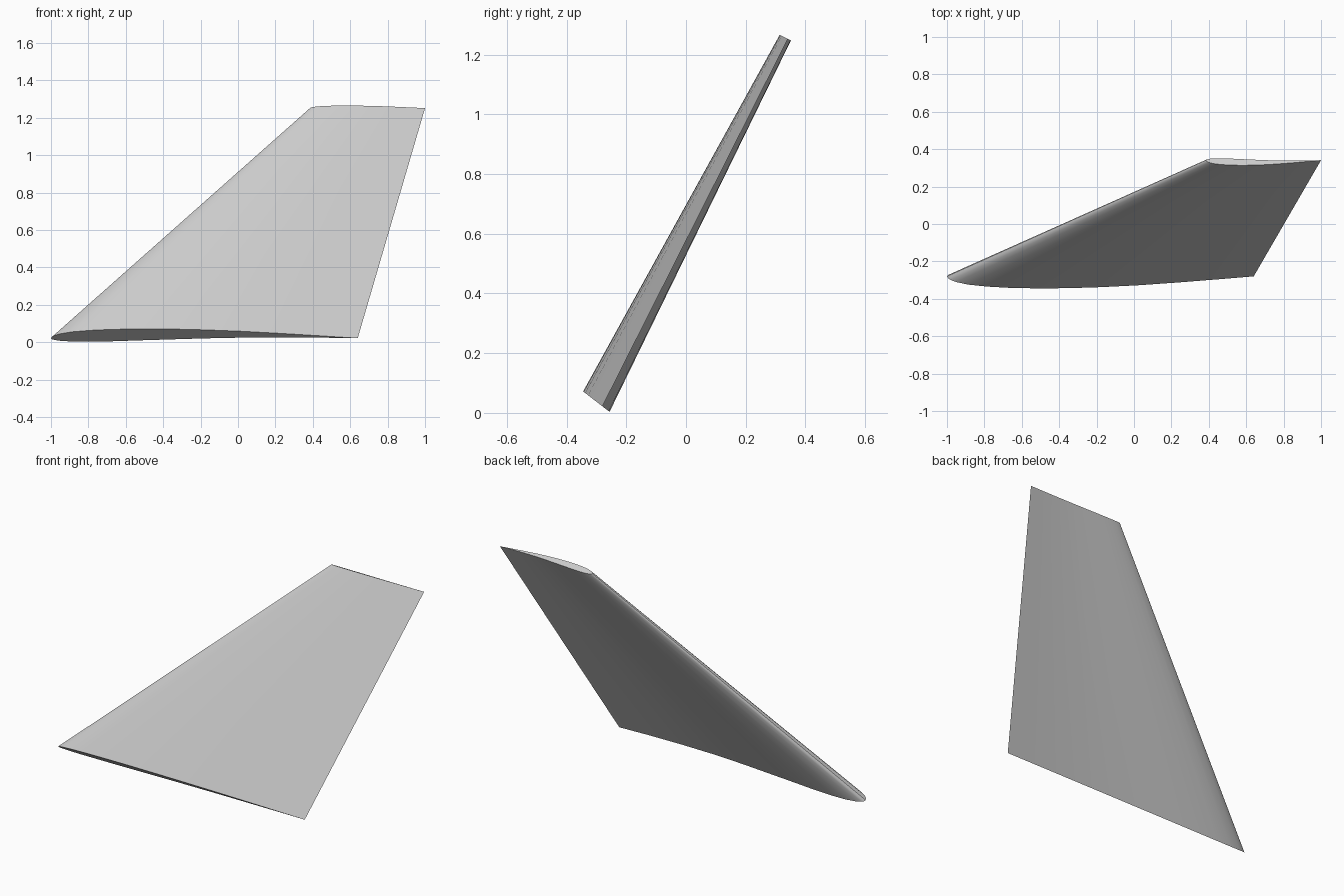
import bpy
import bmesh
from mathutils import Vector

cube = bpy.data.objects.get("Cube")
if cube:
    bpy.data.objects.remove(cube, do_unlink=True)

# Cambered section as (distance along chord, height), for a chord of one
UPPER = [(0, 0), (.004, .008), (.012, .015), (.03, .0235), (.07, .034), (.13, .042),
         (.2, .047), (.3, .0497), (.4, .0485), (.5, .0445), (.62, .037), (.75, .0255),
         (.88, .0125), (1, 0)]
LOWER = [(.88, .003), (.75, .004), (.62, .003), (.5, -.001), (.4, -.006), (.3, -.011),
         (.2, -.0165), (.12, -.0185), (.07, -.018), (.03, -.014), (.012, -.0095),
         (.004, -.006)]


def section(bm, leading, trailing, thick_dir):
    """Ring of vertices around one end of the fin."""
    leading, trailing = Vector(leading), Vector(trailing)
    chord = trailing - leading
    up = Vector(thick_dir).normalized() * chord.length
    return [bm.verts.new(leading + chord * s + up * h) for s, h in UPPER + LOWER]


# Fin skin lofted between root and tip, closed by flat caps
bm = bmesh.new()
root = section(bm, (-1, -.28, .022), (.64, -.28, .022), (0, -.79, .61))
tip = section(bm, (.385, .341, 1.252), (1, .341, 1.252), (0, -.89, .45))
for i in range(len(root)):
    j = (i + 1) % len(root)
    bm.faces.new((root[i], root[j], tip[j], tip[i]))
bm.faces.new(root)
bm.faces.new(tip)
bmesh.ops.recalc_face_normals(bm, faces=bm.faces)

mesh = bpy.data.meshes.new("fin")
bm.to_mesh(mesh)
bm.free()
fin = bpy.data.objects.new("fin", mesh)
bpy.context.collection.objects.link(fin)

# Plain grey finish
grey = bpy.data.materials.new("light_grey")
grey.use_nodes = True
grey.diffuse_color = (.6, .6, .6, 1)
grey.node_tree.nodes["Principled BSDF"].inputs["Base Color"].default_value = (.6, .6, .6, 1)
mesh.materials.append(grey)

# Smooth skin with crisp cap and trailing edges
bpy.ops.object.select_all(action="DESELECT")
fin.select_set(True)
bpy.context.view_layer.objects.active = fin
bpy.ops.object.shade_smooth_by_angle(angle=.6)
